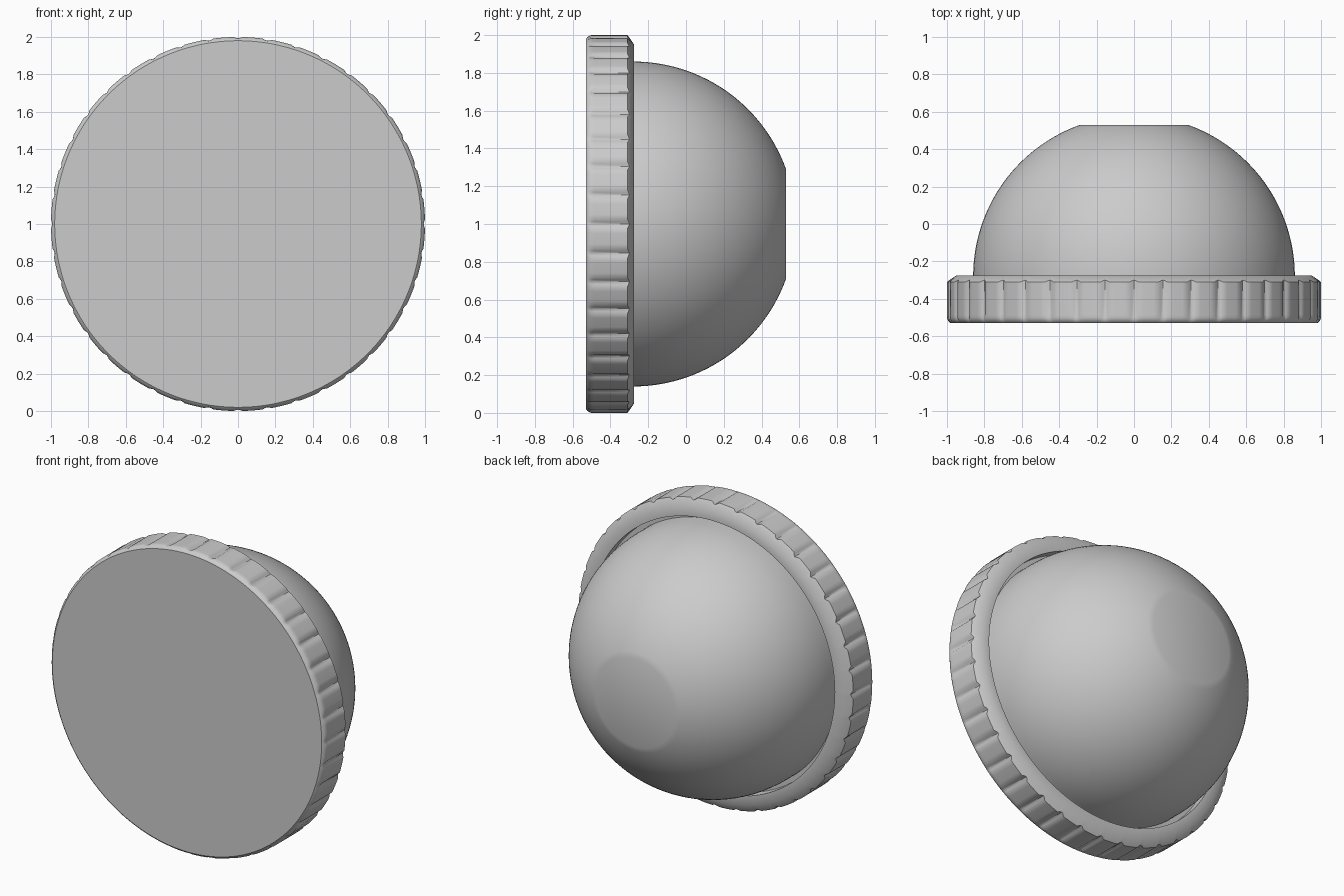
import bpy
import bmesh
from math import sin, cos, pi, radians, asin

cube = bpy.data.objects.get("Cube")
if cube:
    bpy.data.objects.remove(cube)

# Single plain grey material
grey = bpy.data.materials.new("plain grey")
grey.use_nodes = True
colour = (0.6, 0.6, 0.6, 1)
grey.diffuse_color = colour
grey.node_tree.nodes["Principled BSDF"].inputs["Base Color"].default_value = colour


def revolve(name, profile, angles, point, cap_start=False, cap_end=False):
    """Sweep a profile round the y axis through z = 1."""
    bm = bmesh.new()
    rings = []
    for p in profile:
        ring = []
        for angle, weight in angles:
            y, r = point(p, weight)
            ring.append(bm.verts.new((r * sin(angle), y, 1 + r * cos(angle))))
        rings.append(ring)
    n = len(angles)
    for low, high in zip(rings, rings[1:]):
        for i in range(n):
            j = (i + 1) % n
            bm.faces.new((low[i], high[i], high[j], low[j]))
    if cap_start:
        bm.faces.new(rings[0])
    if cap_end:
        bm.faces.new(reversed(rings[-1]))
    # The sweep is consistent, so flip it as a whole if it faces inward
    bm.faces.ensure_lookup_table()
    bm.normal_update()
    first = bm.faces[0]
    middle = first.calc_center_median()
    if first.normal.x * middle.x + first.normal.z * (middle.z - 1) < 0:
        bmesh.ops.reverse_faces(bm, faces=bm.faces[:])
    mesh = bpy.data.meshes.new(name)
    bm.to_mesh(mesh)
    bm.free()
    mesh.materials.append(grey)
    obj = bpy.data.objects.new(name, mesh)
    bpy.context.collection.objects.link(obj)
    bpy.ops.object.select_all(action="DESELECT")
    obj.select_set(True)
    bpy.context.view_layer.objects.active = obj
    bpy.ops.object.shade_smooth_by_angle(angle=radians(38))


# Grip ring: flat front, rounded front edge, forty grooves, rear chamfer and lip
GROOVES = 40
DEPTH = 0.013
steps = [(-0.024, 0), (-0.013, 0.6), (0, 1), (0.013, 0.6), (0.024, 0),
         (0.05, 0), (0.0785, 0), (0.107, 0)]
ring_angles = [(2 * pi * k / GROOVES + a, w) for k in range(GROOVES) for a, w in steps]

# Each entry: y, radius, groove strength, y shift where the groove meets the chamfer
ring_profile = [
    (-0.53, 0.98, 0, 0), (-0.522, 0.99, 0, 0), (-0.512, 0.997, 0.4, 0),
    (-0.50, 1.0, 0.6, 0), (-0.485, 1.0, 1, 0), (-0.31, 1.0, 1, 0.01),
    (-0.275, 0.95, 0, 0), (-0.275, 0.89, 0, 0), (-0.34, 0.89, 0, 0),
    (-0.34, 0.84, 0, 0),
]


def ring_point(p, weight):
    y, r, strength, shift = p
    return y + shift * weight, r - DEPTH * strength * weight


revolve("grip_ring", ring_profile, ring_angles, ring_point, cap_start=True)

# Dome: short collar, spherical wall and flat rear end
RADIUS, FLAT, CENTRE, ROWS = 0.86, 0.29, -0.28, 28
sweep = pi / 2 - asin(FLAT / RADIUS)
dome_profile = [(-0.34, RADIUS)]
for i in range(ROWS + 1):
    t = sweep * i / ROWS
    dome_profile.append((CENTRE + RADIUS * sin(t), RADIUS * cos(t)))
dome_angles = [(2 * pi * i / 128, 0) for i in range(128)]
revolve("dome", dome_profile, dome_angles, lambda p, weight: p, cap_end=True)
